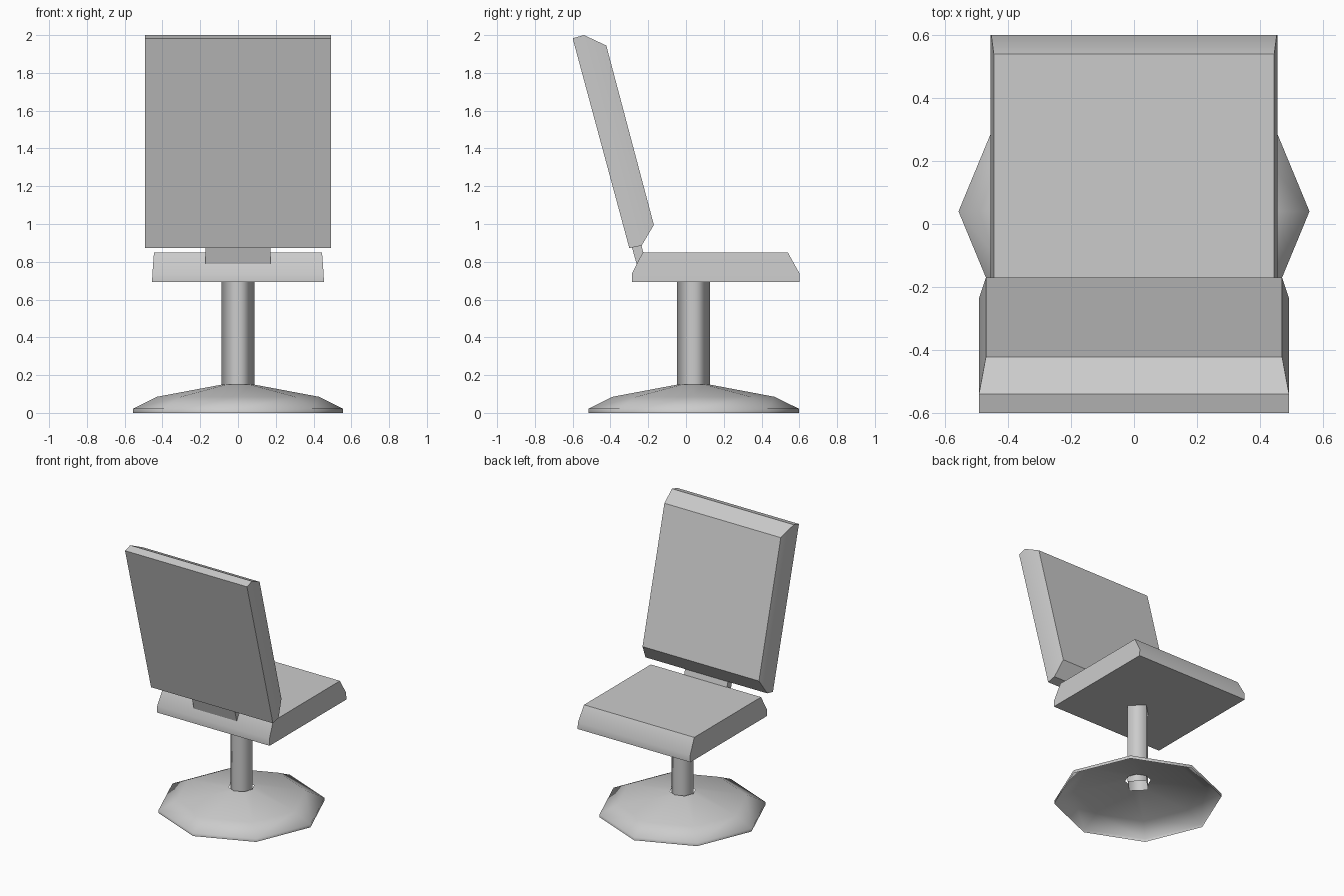
import bpy, bmesh
from math import cos, sin, pi, radians

if "Cube" in bpy.data.objects:
    bpy.data.objects.remove(bpy.data.objects["Cube"])

CY = 0.04  # centre of pedestal in y


def finish(name, bm, angle):
    bmesh.ops.recalc_face_normals(bm, faces=bm.faces)
    me = bpy.data.meshes.new(name)
    bm.to_mesh(me)
    bm.free()
    ob = bpy.data.objects.new(name, me)
    bpy.context.collection.objects.link(ob)
    bpy.ops.object.select_all(action='DESELECT')
    ob.select_set(True)
    bpy.context.view_layer.objects.active = ob
    bpy.ops.object.shade_smooth_by_angle(angle=radians(angle))
    return ob


def bridge(bm, rings):
    for a, b in zip(rings, rings[1:]):
        n = len(a)
        for i in range(n):
            bm.faces.new((a[i], a[(i + 1) % n], b[(i + 1) % n], b[i]))


def pad(name, layers):
    """Stack of rectangles: each layer is two (y, z) ends and a half width."""
    bm = bmesh.new()
    rings = [[bm.verts.new(v) for v in ((-w, *p), (w, *p), (w, *q), (-w, *q))]
             for p, q, w in layers]
    bridge(bm, rings)
    bm.faces.new(rings[0])
    bm.faces.new(rings[-1])
    return finish(name, bm, 30)


def open_lathe(name, profile, sides, angle):
    """Open shell turned from (radius, z) points."""
    bm = bmesh.new()
    rings = [[bm.verts.new((r * cos(2 * pi * i / sides),
                            CY + r * sin(2 * pi * i / sides), z))
              for i in range(sides)] for r, z in profile]
    bridge(bm, rings)
    ob = finish(name, bm, angle)
    return ob


# Octagonal foot, open underneath
open_lathe("foot", [(0.557, 0), (0.557, 0.022), (0.43, 0.085), (0.085, 0.15)], 8, 70)

# Four-sided post, shaded round
open_lathe("post", [(0.088, 0.11), (0.088, 0.70)], 4, 100)

# Seat cushion
pad("seat", [((-0.285, 0.692), (0.6, 0.692), 0.455),
             ((-0.285, 0.74), (0.6, 0.74), 0.453),
             ((-0.23, 0.848), (0.54, 0.848), 0.445)])

# Reclined backrest
pad("backrest", [((-0.6, 1.983), (-0.3, 0.872), 0.492),
                 ((-0.54, 2.0), (-0.235, 0.886), 0.492),
                 ((-0.422, 1.945), (-0.17, 0.995), 0.47)])

# Bracket joining seat and backrest
pad("bracket", [((-0.29, 0.89), (-0.24, 0.90), 0.173),
                ((-0.245, 0.73), (-0.195, 0.74), 0.173)])
